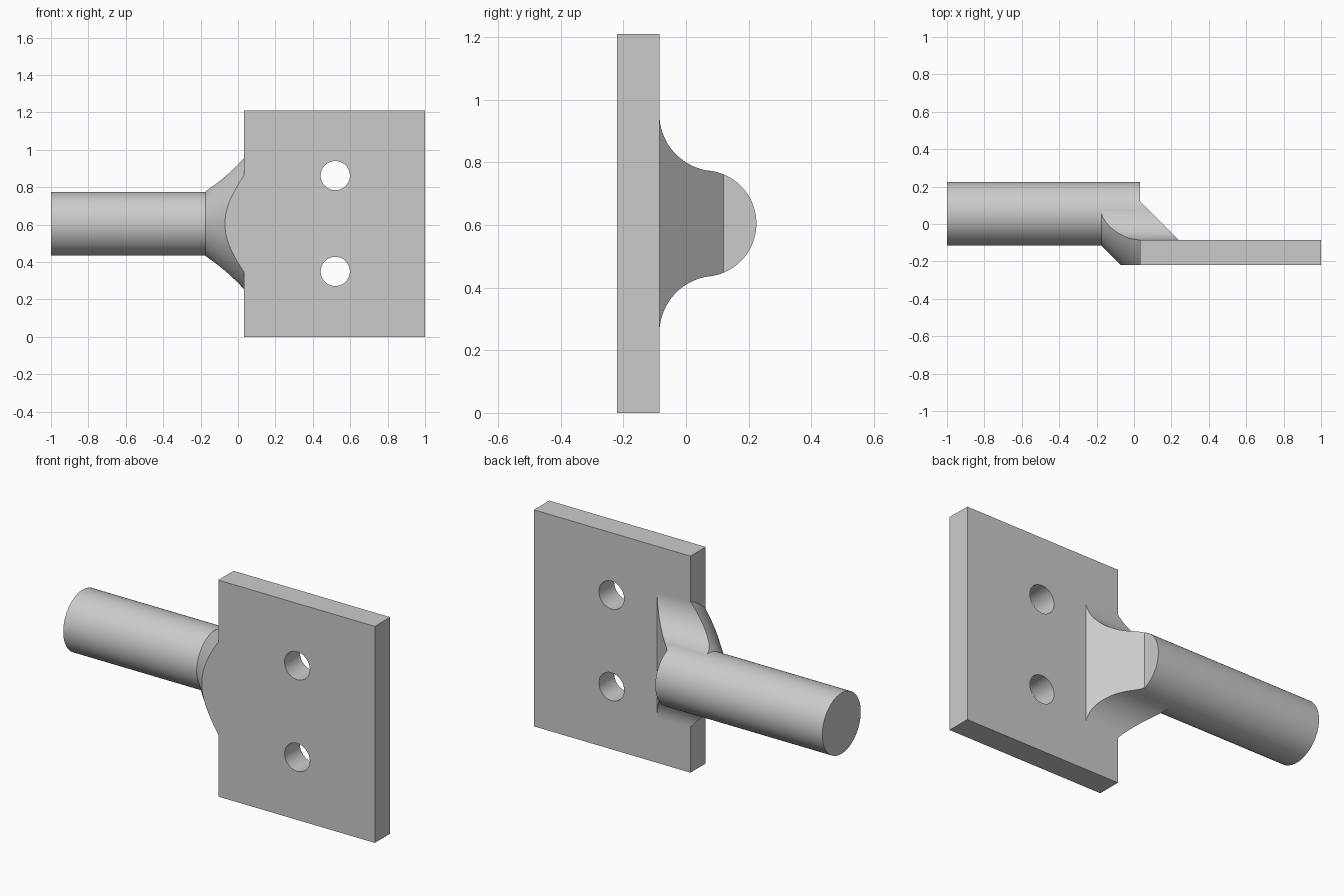
import bpy, bmesh, math
from mathutils import Matrix

if "Cube" in bpy.data.objects:
    bpy.data.objects.remove(bpy.data.objects["Cube"])

steel = bpy.data.materials.new("steel grey")
steel.diffuse_color = (0.6, 0.6, 0.6, 1)
steel.use_nodes = True
steel.node_tree.nodes["Principled BSDF"].inputs["Base Color"].default_value = steel.diffuse_color

CY, CZ, R = 0.055, 0.605, 0.17           # rod axis and radius
X0, X1 = -0.175, 0.032                   # neck start, plate edge
FRONT, BACK = -0.22, -0.085              # plate faces


def add(name, bm):
    bmesh.ops.recalc_face_normals(bm, faces=bm.faces)
    me = bpy.data.meshes.new(name)
    bm.to_mesh(me)
    bm.free()
    ob = bpy.data.objects.new(name, me)
    bpy.context.collection.objects.link(ob)
    me.materials.append(steel)
    return ob


def cone(name, r1, r2, start, end, axis, at, sides=96):
    """Round solid from start to end along the x or y axis."""
    bm = bmesh.new()
    turn = Matrix.Rotation(math.pi / 2, 4, 'Y') if axis == 'X' else Matrix.Rotation(-math.pi / 2, 4, 'X')
    mid = (start + end) / 2
    loc = (mid, *at) if axis == 'X' else (at[0], mid, at[1])
    bmesh.ops.create_cone(bm, cap_ends=True, segments=sides, radius1=r1, radius2=r2,
                          depth=end - start, matrix=Matrix.Translation(loc) @ turn)
    return add(name, bm)


def prism(name, pts, xa, xb):
    """Extrude a (y, z) outline along x; the ends are functions of y."""
    bm = bmesh.new()
    a = [bm.verts.new((xa(y), y, z)) for y, z in pts]
    b = [bm.verts.new((xb(y), y, z)) for y, z in pts]
    bm.faces.new(a)
    bm.faces.new(b)
    for i in range(len(pts)):
        j = (i + 1) % len(pts)
        bm.faces.new((a[i], a[j], b[j], b[i]))
    return add(name, bm)


def boolean(ob, cutter, op):
    m = ob.modifiers.new(op, 'BOOLEAN')
    m.operation, m.object, m.solver = op, cutter, 'EXACT'
    bpy.context.view_layer.objects.active = ob
    bpy.ops.object.modifier_apply(modifier=m.name)
    bpy.data.objects.remove(cutter)


# Fillet arc, from the plate's back face to where it touches the rod
FR, FZ = 0.183, 0.35
fy = BACK + FR
end = math.atan2(-FZ, CY - fy) % (2 * math.pi)
fillet = []
for i in range(25):
    t = math.pi + (end - math.pi) * i / 24
    fillet.append((fy + FR * math.cos(t), FZ + FR * math.sin(t)))


def mirrored(half):
    return [(y, CZ + h) for y, h in half] + [(y, CZ - h) for y, h in reversed(half)]


# Plate with two bolt holes
plate = prism("plate", [(FRONT, 0), (BACK, 0), (BACK, 1.21), (FRONT, 1.21)],
              lambda y: X1, lambda y: 1.0)
for z in (0.35, 0.862):
    boolean(plate, cone("hole_cutter", 0.078, 0.078, -0.4, 0.1, 'Y', (0.52, z), 64), 'DIFFERENCE')

# Rod
rod = cone("rod", R, R, -1.0, X1, 'X', (CY, CZ), 128)

# Rear gusset: fillet plus rod flank, cut off at 45 degrees
y_top = 0.12
flank = []
for i in range(1, 7):
    y = fillet[-1][0] + (y_top - fillet[-1][0]) * i / 6
    flank.append((y, math.sqrt(R * R - (y - CY) ** 2)))
gusset = prism("rear_gusset", mirrored(fillet + flank),
               lambda y: X1, lambda y: X1 + 0.001 + y_top - y)

# Front neck: flared cone limited by the plate's front face and the fillet
neck = cone("flared_neck", R, R + X1 - X0, X0, X1, 'X', (CY, CZ), 128)
limit = prism("neck_limit", mirrored([(FRONT, 0.5), (BACK, 0.5)] + fillet),
              lambda y: X0 - 0.1, lambda y: X1 + 0.1)
boolean(neck, limit, 'INTERSECT')

# Smooth curved faces, keep hard edges
for ob in (plate, rod, gusset, neck):
    bpy.ops.object.select_all(action='DESELECT')
    ob.select_set(True)
    bpy.context.view_layer.objects.active = ob
    bpy.ops.object.shade_smooth_by_angle(angle=math.radians(25))
